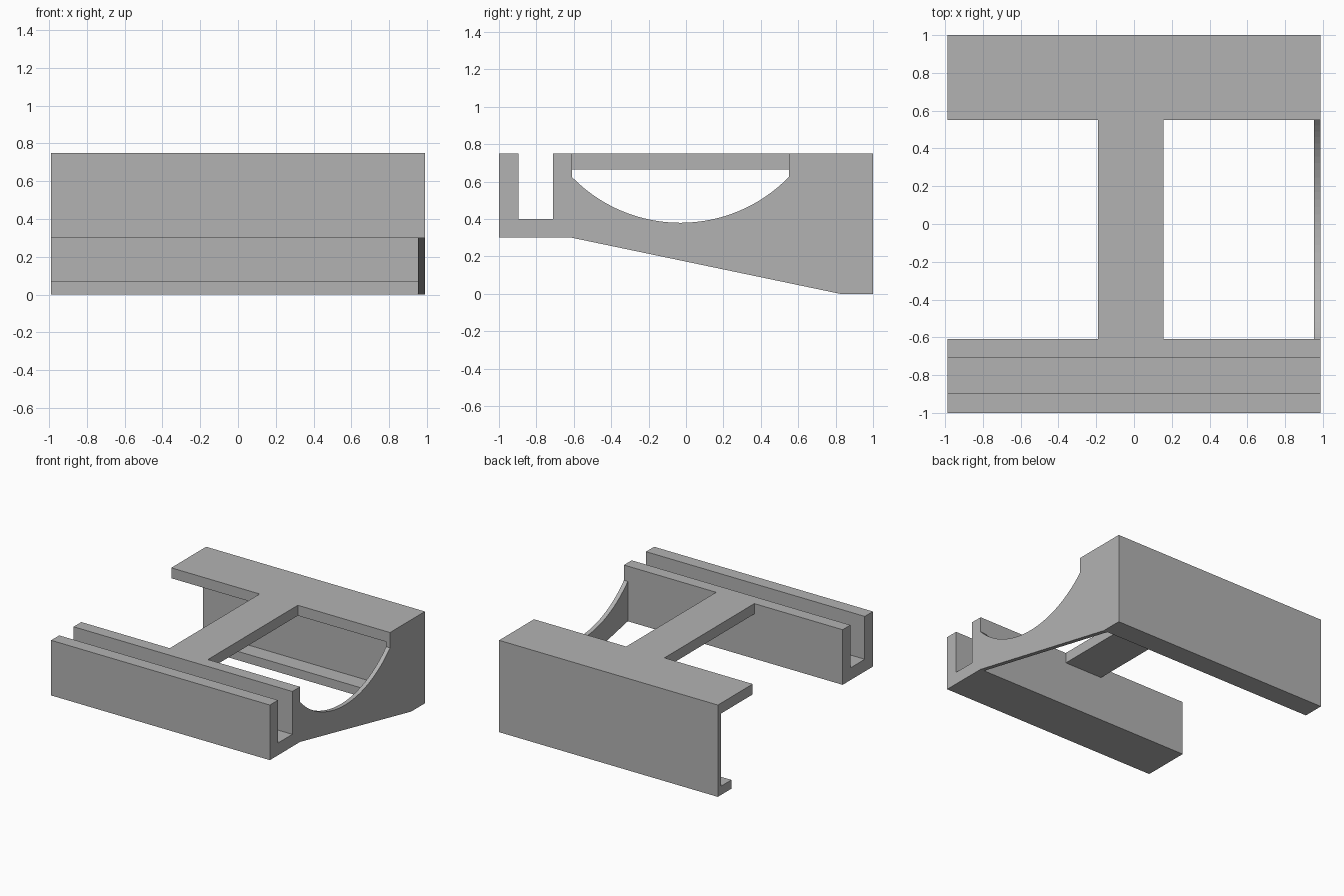
import bpy
import bmesh
import math

cube = bpy.data.objects.get("Cube")
if cube:
    bpy.data.objects.remove(cube, do_unlink=True)

# One plain grey for the whole bracket
grey = bpy.data.materials.new("plain_grey")
grey.use_nodes = True
grey.diffuse_color = (0.45, 0.45, 0.45, 1)
grey.node_tree.nodes["Principled BSDF"].inputs["Base Color"].default_value = (0.45, 0.45, 0.45, 1)


def extrude_profile(name, profile, x0, x1):
    """Extrude a (y, z) outline along x from x0 to x1."""
    bm = bmesh.new()
    face = bm.faces.new([bm.verts.new((x0, y, z)) for y, z in profile])
    result = bmesh.ops.extrude_face_region(bm, geom=[face])
    moved = [v for v in result["geom"] if isinstance(v, bmesh.types.BMVert)]
    bmesh.ops.translate(bm, vec=(x1 - x0, 0, 0), verts=moved)
    bmesh.ops.recalc_face_normals(bm, faces=bm.faces)
    mesh = bpy.data.meshes.new(name)
    bm.to_mesh(mesh)
    bm.free()
    mesh.materials.append(grey)
    obj = bpy.data.objects.new(name, mesh)
    bpy.context.collection.objects.link(obj)
    return obj


HALF = 0.988          # half width
TOP = 0.75            # top height
UNDER = 0.665         # underside of the top flange and bridge
FRONT, BACK = -0.61, 0.55   # limits of the open middle
WALL, LIP_Y, LIP_Z = 0.96, 0.825, 0.072

# Front channel with an open slot along its top
extrude_profile("front_channel", [
    (-1, 0.3), (FRONT, 0.3), (FRONT, TOP), (-0.71, TOP),
    (-0.71, 0.4), (-0.895, 0.4), (-0.895, TOP), (-1, TOP)], -HALF, HALF)

# Back wall with its wide top flange and narrow bottom lip
extrude_profile("back_channel", [
    (1, 0), (1, TOP), (BACK, TOP), (BACK, UNDER), (WALL, UNDER),
    (WALL, LIP_Z), (LIP_Y, LIP_Z), (LIP_Y, 0)], -HALF, HALF)

# Bridge joining the front and back
extrude_profile("bridge", [
    (FRONT, UNDER), (BACK, UNDER), (BACK, TOP), (FRONT, TOP)], -0.19, 0.155)

# Left side plate with a scooped top edge and sloping bottom
mid, half = (FRONT + BACK) / 2, (BACK - FRONT) / 2
low, high = 0.38, 0.625
sag = high - low
radius = (half ** 2 + sag ** 2) / (2 * sag)
sweep = math.asin(half / radius)
steps = 32
scoop = []
for i in range(steps + 1):
    a = sweep * (1 - 2 * i / steps)
    scoop.append((mid + radius * math.sin(a), low + radius * (1 - math.cos(a))))
extrude_profile("side_plate", [
    (FRONT, 0.3), (LIP_Y, 0), (LIP_Y, LIP_Z), (WALL, LIP_Z),
    (WALL, UNDER), (BACK, UNDER)] + scoop, 0.953, HALF)
